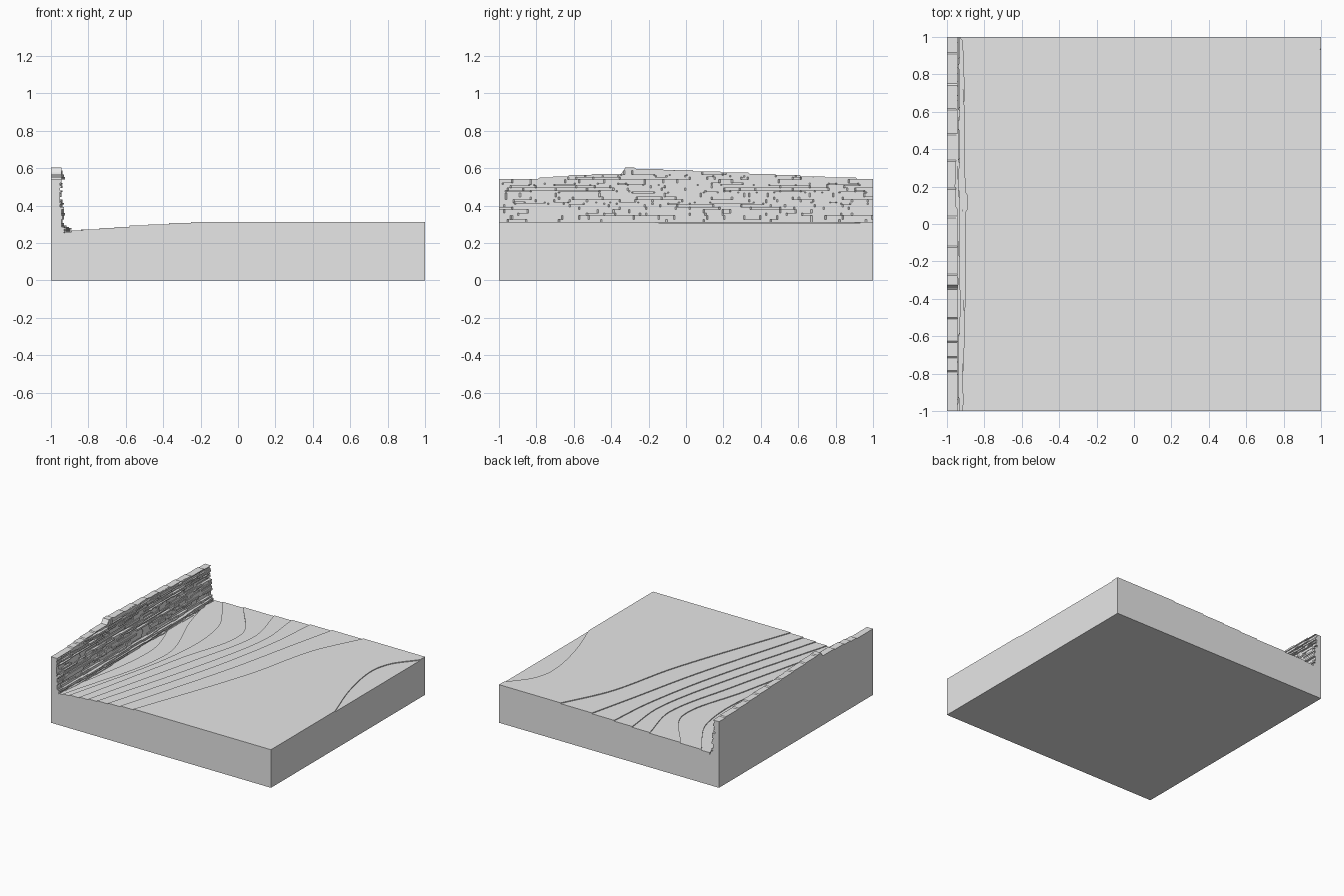
import bpy, bmesh, math, random

random.seed(4)
if "Cube" in bpy.data.objects:
    bpy.data.objects.remove(bpy.data.objects["Cube"], do_unlink=True)

STEP = 0.0067            # height of one terrace
TOP = 0.313              # height of the flat ground
LEVELS = 9
LOW = TOP - LEVELS * STEP
SLICES = 240


def snap(v):
    return round(v / STEP) * STEP


def curve(keys, t):
    """Smooth monotone-ish interpolation through (position, value) keys."""
    if t <= keys[0][0]:
        return keys[0][1]
    n = len(keys)

    def slope(i):
        a, b = keys[max(i - 1, 0)], keys[min(i + 1, n - 1)]
        return (b[1] - a[1]) / (b[0] - a[0])

    for i in range(n - 1):
        (t0, v0), (t1, v1) = keys[i], keys[i + 1]
        if t <= t1:
            w = t1 - t0
            s = (t - t0) / w
            return (v0 * (1 + 2 * s) * (1 - s) ** 2 + slope(i) * w * s * (1 - s) ** 2
                    + v1 * s * s * (3 - 2 * s) + slope(i + 1) * w * s * s * (s - 1))
    return keys[-1][1]


def linear(keys, t):
    for (t0, v0), (t1, v1) in zip(keys, keys[1:]):
        if t <= t1:
            return v0 + (v1 - v0) * max(t - t0, 0) / (t1 - t0)
    return keys[-1][1]


# Terrace edges, highest first: x where each one crosses four y stations
STATIONS = (-1, 0, 0.6, 1)
TERRACES = [
    (-.25, .10, .25, .44), (-.37, -.08, .06, .155), (-.48, -.20, -.08, -.045),
    (-.58, -.30, -.18, -.21), (-.66, -.41, -.28, -.37), (-.74, -.52, -.39, -.65),
    (-.83, -.60, -.61, -.84), (-.89, -.66, -.85, -.95), (-.95, -.80, -.97, -.97),
]
# Shallow dip at the +x edge
DIP = [(-.17, 1), (.2, .876), (.55, .816), (.75, .857), (.94, 1)]
# Cliff crest along y, with a break in the ridge
CREST = [(-1, .543), (-.8, .545), (-.6, .562), (-.34, .573),
         (-.33, .602), (0, .588), (.4, .57), (.8, .55), (1, .543)]
# Cliff depth by height
FACE = [(.25, -.9), (.275, -.905), (.3, -.935), (.33, -.95), (.36, -.938), (.4, -.946),
        (.45, -.955), (.5, -.952), (.55, -.94), (.6, -.945)]

# Irregular rock strata: height, depth offset, two wave phases
strata, z = [], LOW
while z < 0.61:
    thick = STEP * random.choice((1, 1, 2, 2, 3))
    strata.append((z, z + thick, random.uniform(-.005, .007),
                   random.uniform(0, 6), random.uniform(0, 6)))
    z += thick


def stratum_x(layer, y):
    z0, z1, off, p, q = layer
    wave = .005 * math.sin(5 * y + p) + .004 * math.sin(17 * y + q)
    x = linear(FACE, (z0 + z1) / 2) + off + wave
    if z0 < 0.29:                      # foot is narrower at both ends
        x -= .02 * y ** 4
    return max(snap(x), -.975)


def cliff_profile(y):
    """Points from the crest down the strata to the foot."""
    crest = snap(linear(CREST, y))
    up, last = [], -.95
    for layer in strata:
        z0, z1 = layer[0], layer[1]
        if z0 < crest - 1e-4:
            last = stratum_x(layer, y)
            if crest - z1 < STEP:      # worn crest
                last = min(last, -.945)
        up += [(last, min(z0, crest)), (last, min(z1, crest))]
    return [(-1, crest)] + up[::-1]


def ground_profile(y, foot):
    """Points rising over the terraces from the foot to the +x edge."""
    pts = []
    for k in reversed(range(LEVELS)):
        x = curve(list(zip(STATIONS, TERRACES[k])), y)
        x = max(x, foot + .003 * (LEVELS - k))
        pts += [(x, TOP - (k + 1) * STEP), (x, TOP - k * STEP)]
    dip = min(curve(DIP, y), 1) if DIP[0][0] < y < DIP[-1][0] else 1
    return pts + [(dip, TOP), (dip, TOP - STEP if dip < 1 else TOP),
                  (1, TOP - STEP if dip < 1 else TOP)]


def slice_profile(y):
    cliff = cliff_profile(y)
    return [(-1, 0)] + cliff + ground_profile(y, cliff[-1][0]) + [(1, 0)]


# Loft the slices from front to back
bm = bmesh.new()
rows = []
for i in range(SLICES + 1):
    y = -1 + 2 * i / SLICES
    rows.append([bm.verts.new((x, y, z)) for x, z in slice_profile(y)])
for a, b in zip(rows, rows[1:]):
    n = len(a)
    for j in range(n):
        k = (j + 1) % n
        bm.faces.new((a[j], a[k], b[k], b[j]))
bm.faces.new(rows[0])
bm.faces.new(rows[-1][::-1])
bmesh.ops.remove_doubles(bm, verts=bm.verts, dist=1e-5)
bmesh.ops.recalc_face_normals(bm, faces=bm.faces)

mesh = bpy.data.meshes.new("terrain_block")
bm.to_mesh(mesh)
bm.free()

# Plain grey stone
stone = bpy.data.materials.new("light_grey")
stone.use_nodes = True
grey = (0.8, 0.8, 0.8, 1)
stone.diffuse_color = grey
stone.node_tree.nodes["Principled BSDF"].inputs["Base Color"].default_value = grey
mesh.materials.append(stone)

terrain = bpy.data.objects.new("terrain_block", mesh)
bpy.context.collection.objects.link(terrain)
